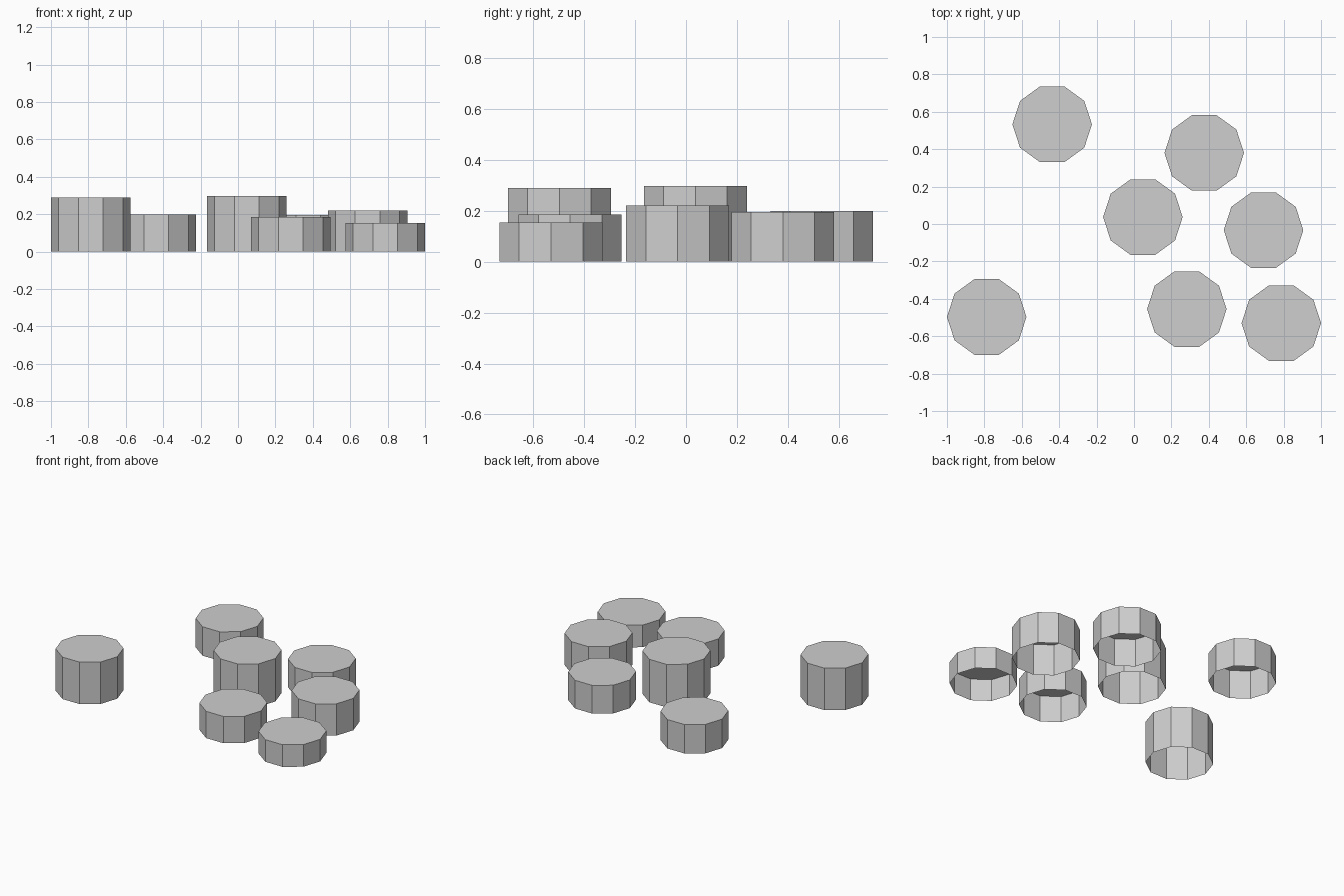
import bpy, bmesh, math

if "Cube" in bpy.data.objects:
    bpy.data.objects.remove(bpy.data.objects["Cube"])

SIDES = 10
RADIUS = 0.2125

grey = bpy.data.materials.new("light grey")
grey.diffuse_color = (0.62, 0.62, 0.62, 1)
grey.use_nodes = True
grey.node_tree.nodes["Principled BSDF"].inputs["Base Color"].default_value = grey.diffuse_color


def stepping_post(name, x, y, height):
    """Ten-sided post: closed on top, open underneath."""
    bm = bmesh.new()
    ring = [(RADIUS * math.cos(2 * math.pi * i / SIDES),
             RADIUS * math.sin(2 * math.pi * i / SIDES)) for i in range(SIDES)]
    low = [bm.verts.new((px, py, 0)) for px, py in ring]
    high = [bm.verts.new((px, py, height)) for px, py in ring]
    bm.faces.new(high)  # top cap
    for i in range(SIDES):  # walls
        j = (i + 1) % SIDES
        bm.faces.new((low[i], low[j], high[j], high[i]))
    mesh = bpy.data.meshes.new(name)
    bm.to_mesh(mesh)
    bm.free()
    mesh.materials.append(grey)
    obj = bpy.data.objects.new(name, mesh)
    obj.location = (x, y, 0)
    bpy.context.collection.objects.link(obj)


# Scattered posts: centre x, centre y, height
POSTS = [
    (-0.7875, -0.497, 0.29),
    (-0.4375, 0.533, 0.20),
    (0.3755, 0.38, 0.195),
    (0.0475, 0.037, 0.297),
    (0.6925, -0.033, 0.22),
    (0.2825, -0.455, 0.185),
    (0.7875, -0.53, 0.153),
]
for n, (x, y, h) in enumerate(POSTS, 1):
    stepping_post(f"stepping_post_{n}", x, y, h)
